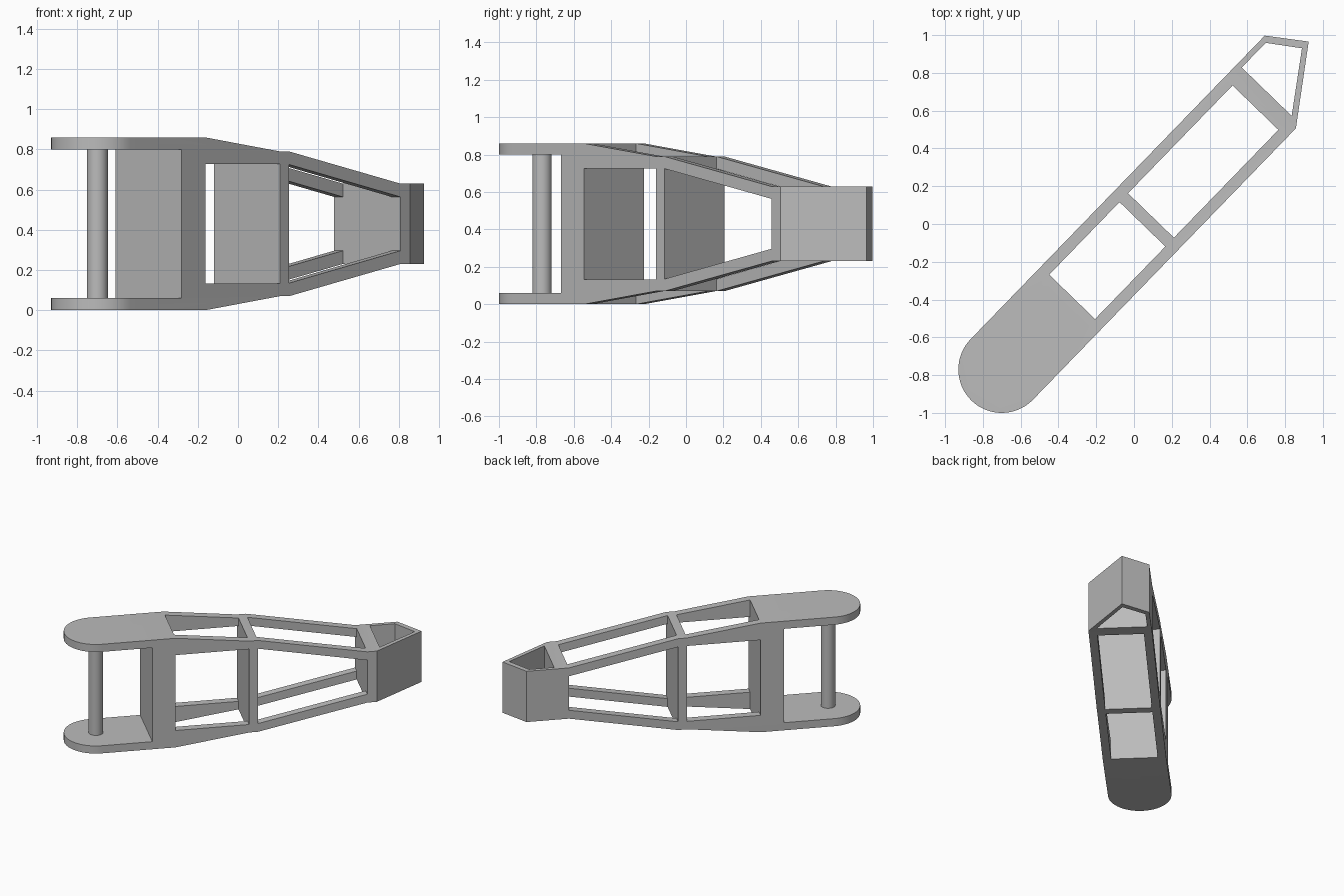
import bpy, bmesh, math
from mathutils import Matrix, Vector

if "Cube" in bpy.data.objects:
    bpy.data.objects.remove(bpy.data.objects["Cube"])

# Arm frame: origin at the pin, local x along the arm, local y across it
PLACE = Matrix.Translation((-0.70, -0.77, 0)) @ Matrix.Rotation(math.radians(45.9), 4, 'Z')
MID, R = 0.43, 0.23

grey = bpy.data.materials.new("plain grey")
grey.use_nodes = True
grey.diffuse_color = (0.5, 0.5, 0.5, 1)
grey.node_tree.nodes["Principled BSDF"].inputs["Base Color"].default_value = (0.5, 0.5, 0.5, 1)


def prism(name, points, low, high, side=False):
    """Extrude a profile vertically, or across the arm when side is set."""
    bm = bmesh.new()
    verts = [bm.verts.new((p[0], low, p[1]) if side else (p[0], p[1], low)) for p in points]
    face = bm.faces.new(verts)
    moved = bmesh.ops.extrude_face_region(bm, geom=[face])["geom"]
    step = Vector((0, high - low, 0)) if side else Vector((0, 0, high - low))
    bmesh.ops.translate(bm, vec=step, verts=[v for v in moved if isinstance(v, bmesh.types.BMVert)])
    bmesh.ops.recalc_face_normals(bm, faces=bm.faces)
    mesh = bpy.data.meshes.new(name)
    bm.to_mesh(mesh)
    bm.free()
    mesh.materials.append(grey)
    ob = bpy.data.objects.new(name, mesh)
    bpy.context.collection.objects.link(ob)
    ob.matrix_world = PLACE
    return ob


def mirrored(half):
    """Close a profile of (distance, half height) about the mid height."""
    return [(u, MID + h) for u, h in half] + [(u, MID - h) for u, h in reversed(half)]


def carve(body, tool, operation='DIFFERENCE'):
    """Apply a boolean and discard its tool."""
    tool.hide_render = True
    mod = body.modifiers.new("carve", 'BOOLEAN')
    mod.object, mod.operation, mod.solver = tool, operation, 'EXACT'
    bpy.ops.object.select_all(action='DESELECT')
    bpy.context.view_layer.objects.active = body
    body.select_set(True)
    bpy.ops.object.modifier_apply(modifier=mod.name)
    bpy.data.objects.remove(tool)


def box(u0, u1, v):
    return [(u0, -v), (u1, -v), (u1, v), (u0, v)]


# Plan outline: round fork end and slanted nose
arc = [(R * math.cos(a), R * math.sin(a))
       for a in (math.pi / 2 + math.pi * i / 32 for i in range(33))]
arm = prism("arm_frame", arc + [(2.0, -R), (2.377, 0.041), (2.238, R)], -0.1, 1.0)

# Tapering side profile
taper = [(-0.5, 0.43), (0.535, 0.43), (1.07, 0.36), (1.135, 0.36), (1.93, 0.2), (2.6, 0.2)]
carve(arm, prism("taper_tool", mirrored(taper), -0.5, 0.5, True), 'INTERSECT')

# Openings through the sides: fork gap, square window, tapered window
for half in ([(-0.5, 0.37), (0.366, 0.37)],
             [(0.535, 0.297), (1.07, 0.297)],
             [(1.135, 0.295), (1.93, 0.134)]):
    carve(arm, prism("side_tool", mirrored(half), -0.5, 0.5, True))

# Openings through top and bottom: two windows and the hollow nose
nose = [(2.032, 0.2), (2.032, -0.168), (2.327, 0.042), (2.214, 0.2)]
for shape in (box(0.535, 1.07, 0.169), box(1.135, 1.93, 0.169), nose):
    carve(arm, prism("plan_tool", shape, -0.2, 1.2))

# Pin between the fork plates
circle = [(0.052 * math.cos(i * math.tau / 32), 0.052 * math.sin(i * math.tau / 32)) for i in range(32)]
pin = prism("fork_pin", circle, 0.06, 0.8)

bpy.ops.object.select_all(action='DESELECT')
for ob in (arm, pin):
    ob.select_set(True)
bpy.context.view_layer.objects.active = arm
bpy.ops.object.shade_smooth_by_angle(angle=math.radians(20))
